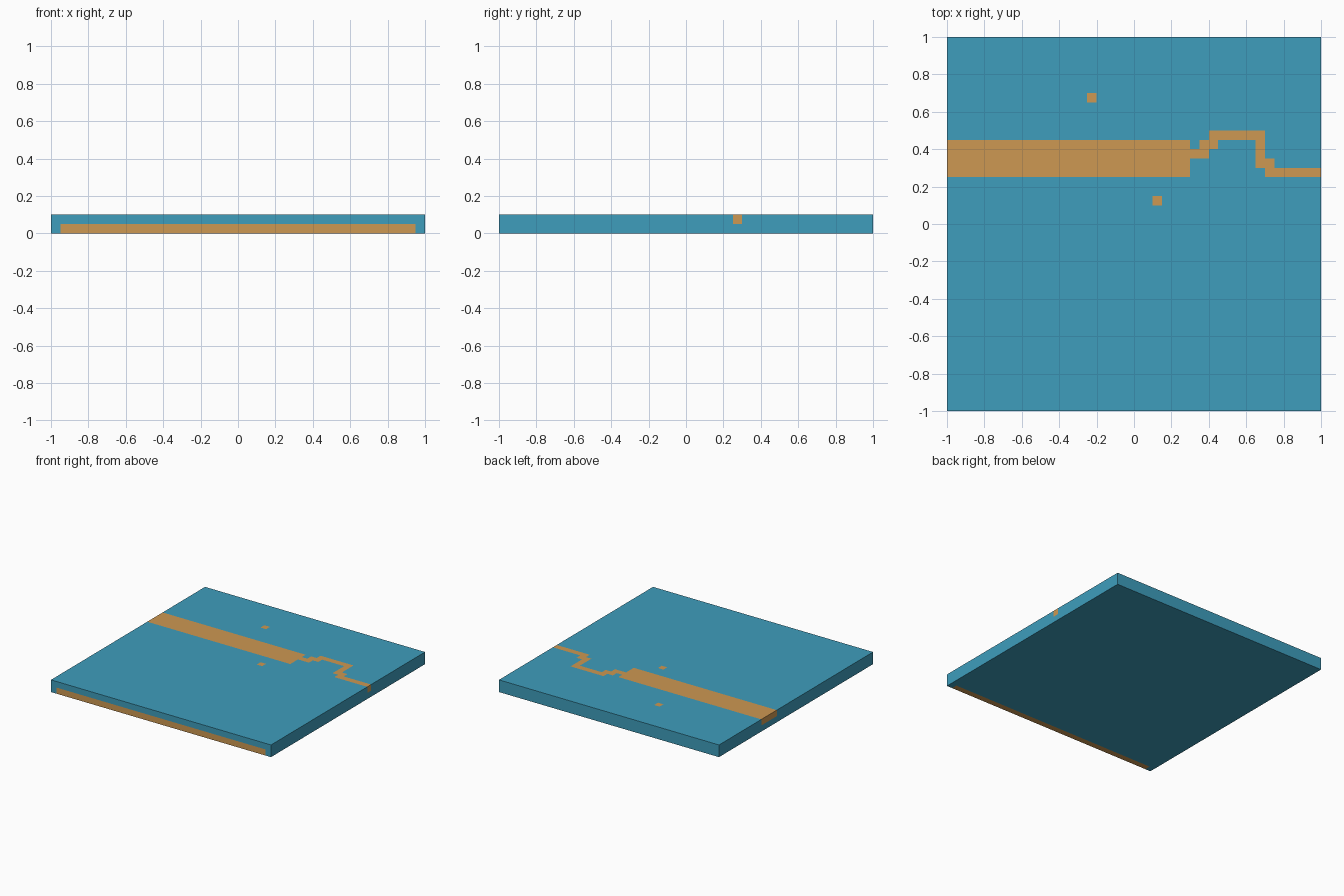
import bpy, bmesh
from mathutils import Vector

if "Cube" in bpy.data.objects:
    bpy.data.objects.remove(bpy.data.objects["Cube"])

H = 0.1      # slab thickness
MID = 0.05   # height between lower and upper layer

# Ochre regions in the upper layer: x0, x1, y0, y1
UPPER = [
    (-1.00, 0.30, 0.25, 0.45),    # broad channel
    (0.30, 0.40, 0.35, 0.40),     # stepped winding path
    (0.35, 0.45, 0.40, 0.45),
    (0.40, 0.70, 0.45, 0.50),
    (0.65, 0.70, 0.30, 0.50),
    (0.70, 0.75, 0.30, 0.35),
    (0.70, 1.00, 0.25, 0.30),
    (-0.25, -0.20, 0.65, 0.70),   # two single spots
    (0.10, 0.15, 0.10, 0.15),
]
# Ochre strip in the lower layer along the front edge
LOWER = [(-0.95, 0.95, -1.00, -0.95)]


def material(name, rgb):
    m = bpy.data.materials.new(name)
    lin = [(c / 255 / 12.92) if c / 255 <= 0.04045 else ((c / 255 + 0.055) / 1.055) ** 2.4 for c in rgb]
    m.diffuse_color = (*lin, 1)
    m.use_nodes = True
    m.node_tree.nodes["Principled BSDF"].inputs["Base Color"].default_value = m.diffuse_color
    return m


# Slab as one box
bm = bmesh.new()
bmesh.ops.create_cube(bm, size=1)
for v in bm.verts:
    v.co = Vector((v.co.x * 2, v.co.y * 2, (v.co.z + 0.5) * H))

# Cut the box along every region border
regions = UPPER + LOWER
cuts = [
    {x for r in regions for x in r[:2] if abs(x) < 1},
    {y for r in regions for y in r[2:] if abs(y) < 1},
    {MID},
]
for axis, values in enumerate(cuts):
    for value in sorted(values):
        no = Vector((0, 0, 0))
        no[axis] = 1
        bmesh.ops.bisect_plane(bm, geom=bm.verts[:] + bm.edges[:] + bm.faces[:],
                               plane_co=no * value, plane_no=no)

# Colour each face by the region just beneath it
bm.normal_update()
for f in bm.faces:
    p = f.calc_center_median() - f.normal * 0.01
    layer = UPPER if p.z > MID else LOWER
    f.material_index = int(any(a < p.x < b and c < p.y < d for a, b, c, d in layer))

mesh = bpy.data.meshes.new("ground_slab")
bm.to_mesh(mesh)
bm.free()
mesh.materials.append(material("teal", (62, 157, 188)))
mesh.materials.append(material("ochre", (205, 152, 82)))
bpy.context.collection.objects.link(bpy.data.objects.new("ground_slab", mesh))
